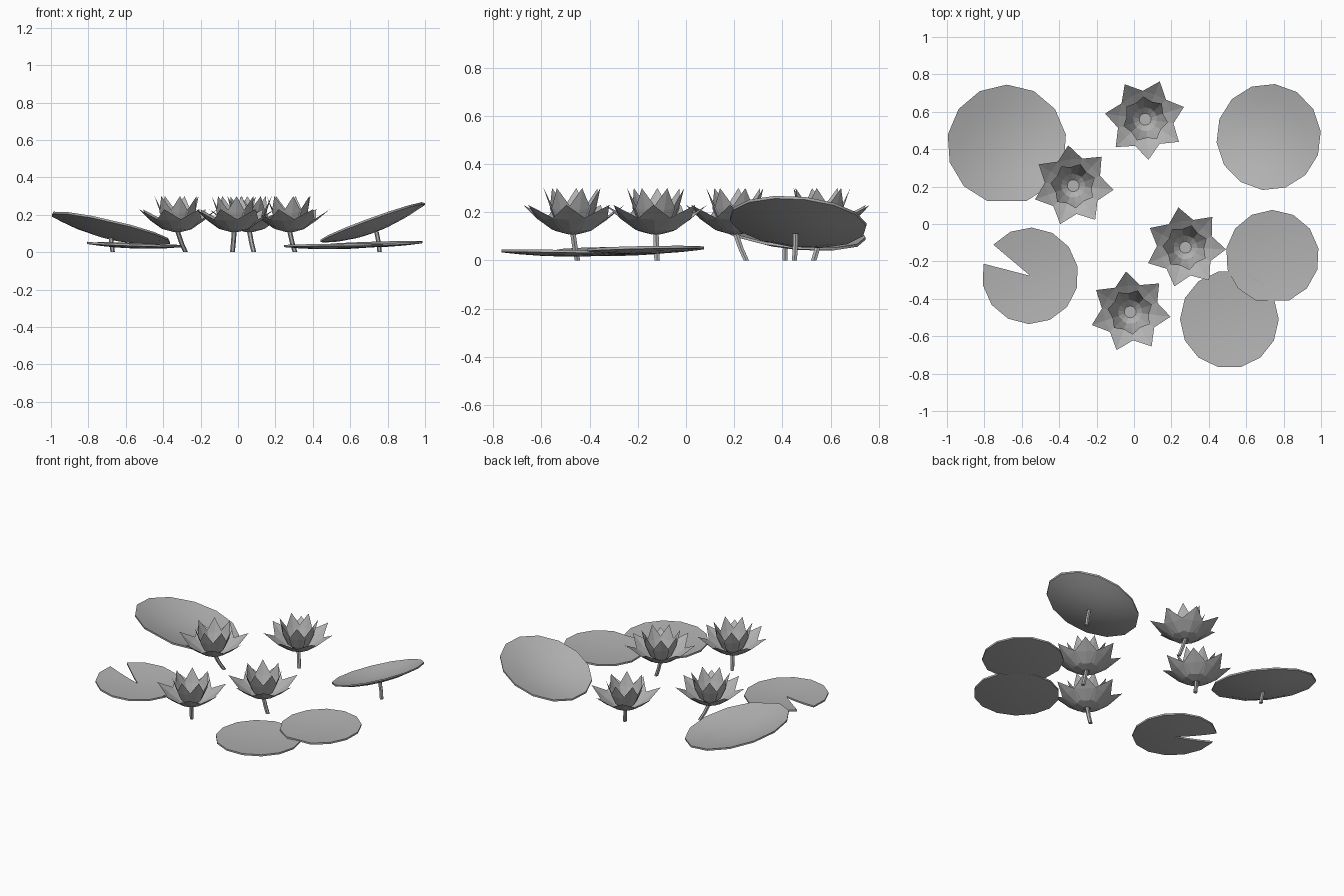
import bpy, bmesh, math
from mathutils import Vector

if "Cube" in bpy.data.objects:
    bpy.data.objects.remove(bpy.data.objects["Cube"])

grey = bpy.data.materials.new("plain_grey")
grey.diffuse_color = (0.45, 0.45, 0.45, 1)
grey.use_nodes = True
grey.node_tree.nodes["Principled BSDF"].inputs["Base Color"].default_value = grey.diffuse_color


def finish(bm, name, smooth=False):
    me = bpy.data.meshes.new(name)
    bm.to_mesh(me)
    bm.free()
    ob = bpy.data.objects.new(name, me)
    bpy.context.collection.objects.link(ob)
    me.materials.append(grey)
    if smooth:
        bpy.ops.object.select_all(action='DESELECT')
        ob.select_set(True)
        bpy.context.view_layer.objects.active = ob
        bpy.ops.object.shade_smooth_by_angle(angle=math.radians(40))
    return ob


# Lily pad: shallow dish, tilted by a slope in x and y, optional wedge notch
def pad(name, cx, cy, rx, ry, rim, depth, slope, start, gap, sides, notch=False):
    bm = bmesh.new()

    def point(f, a):
        x, y = f * rx * math.cos(a), f * ry * math.sin(a)
        z = rim - depth * (1 - f * f) + slope[0] * x + slope[1] * y
        return bm.verts.new((cx + x, cy + y, z))

    step = (360 - gap) / (sides - 1)
    angles = [math.radians(start + i * step) for i in range(sides)]
    centre = point(0, 0)
    rings = [[point(f, a) for a in angles] for f in (0.35, 0.7, 1.0)]
    for i in range(sides - 1 if notch else sides):
        j = (i + 1) % sides
        bm.faces.new((centre, rings[0][i], rings[0][j]))
        for p, q in zip(rings, rings[1:]):
            bm.faces.new((p[i], q[i], q[j], p[j]))
    ext = bmesh.ops.extrude_face_region(bm, geom=bm.faces[:], use_keep_orig=True)
    low = [v for v in ext["geom"] if isinstance(v, bmesh.types.BMVert)]
    bmesh.ops.translate(bm, verts=low, vec=(0, 0, -0.011))
    bmesh.ops.recalc_face_normals(bm, faces=bm.faces[:])
    finish(bm, name, True)


# Stem: six-sided tube through a few points
def stem(name, pts, r=0.012):
    bm = bmesh.new()
    rings = []
    for p in pts:
        rings.append([bm.verts.new(Vector(p) + Vector((r * math.cos(k * math.pi / 3),
                      r * math.sin(k * math.pi / 3), 0))) for k in range(6)])
    for p, q in zip(rings, rings[1:]):
        for k in range(6):
            m = (k + 1) % 6
            bm.faces.new((p[k], p[m], q[m], q[k]))
    bm.faces.new(rings[0][::-1])
    bm.faces.new(rings[-1])
    finish(bm, name, True)


# Petal profiles: (radius, height, half width), ending in a point
OUTER = [(0.02, 0.108, 0.018), (0.075, 0.122, 0.046), (0.142, 0.168, 0.068), (0.217, 0.23, 0)]
INNER = [(0.025, 0.112, 0.015), (0.062, 0.145, 0.036), (0.09, 0.21, 0.05), (0.122, 0.30, 0)]


def flower(name, cx, cy, turn):
    bm = bmesh.new()
    for profile, offset in ((OUTER, 0), (INNER, 180 / 7)):
        for k in range(7):
            a = math.radians(turn + offset + k * 360 / 7)
            out = Vector((math.cos(a), math.sin(a), 0))
            side = Vector((-math.sin(a), math.cos(a), 0))
            rows = []
            for r, z, w in profile:
                mid = Vector((cx, cy, z)) + out * r
                if w == 0:
                    rows.append([bm.verts.new(mid)])
                    continue
                # edges curl slightly inward and up from the middle rib
                curl = Vector((0, 0, w * 0.1)) - out * w * 0.1
                rows.append([bm.verts.new(mid + side * w + curl), bm.verts.new(mid),
                             bm.verts.new(mid - side * w + curl)])
            for p, q in zip(rows, rows[1:]):
                for s in (0, 1):
                    if len(q) == 1:
                        bm.faces.new((p[s], p[s + 1], q[0]))
                    else:
                        bm.faces.new((p[s], p[s + 1], q[s + 1], q[s]))
    # flower base
    bm.faces.new([bm.verts.new((cx + 0.05 * math.cos(k * math.tau / 7),
                                cy + 0.05 * math.sin(k * math.tau / 7), 0.118)) for k in range(7)])
    finish(bm, name)


# Pads
pad("lily_pad_back_left", -0.68, 0.425, 0.32, 0.32, 0.135, 0.05, (-0.23, -0.12), -71, 38, 13)
pad("lily_pad_back_right", 0.72, 0.465, 0.28, 0.285, 0.165, 0.05, (0.36, -0.08), 6, 25.7, 14)
pad("lily_pad_right", 0.74, -0.175, 0.25, 0.25, 0.052, 0.014, (0.03, 0.02), -69, 42, 13)
pad("lily_pad_front_right", 0.51, -0.51, 0.264, 0.262, 0.041, 0.014, (0.01, -0.015), -77, 26, 14)
pad("lily_pad_notched", -0.555, -0.277, 0.258, 0.258, 0.047, 0.016, (-0.035, 0.01), 165.5, 25.7, 14, True)

# Pad stems
stem("pad_stem_left", [(-0.67, 0.41, 0), (-0.675, 0.41, 0.04), (-0.68, 0.42, 0.08)])
stem("pad_stem_right", [(0.757, 0.45, 0), (0.752, 0.453, 0.05), (0.74, 0.455, 0.112)])

# Flowers with bent stems: centre, turn, stem foot
for n, (cx, cy, turn, fx, fy) in enumerate([(0.06, 0.56, 69, 0.085, 0.53),
                                            (-0.325, 0.205, 97, -0.28, 0.25),
                                            (0.275, -0.125, 100, 0.305, -0.12),
                                            (-0.02, -0.47, 96, -0.03, -0.45)], 1):
    flower("flower_%d" % n, cx, cy, turn)
    stem("flower_stem_%d" % n, [(fx, fy, 0), (cx + (fx - cx) * 0.5, cy + (fy - cy) * 0.5, 0.05),
                                (cx, cy, 0.117)], 0.013)
